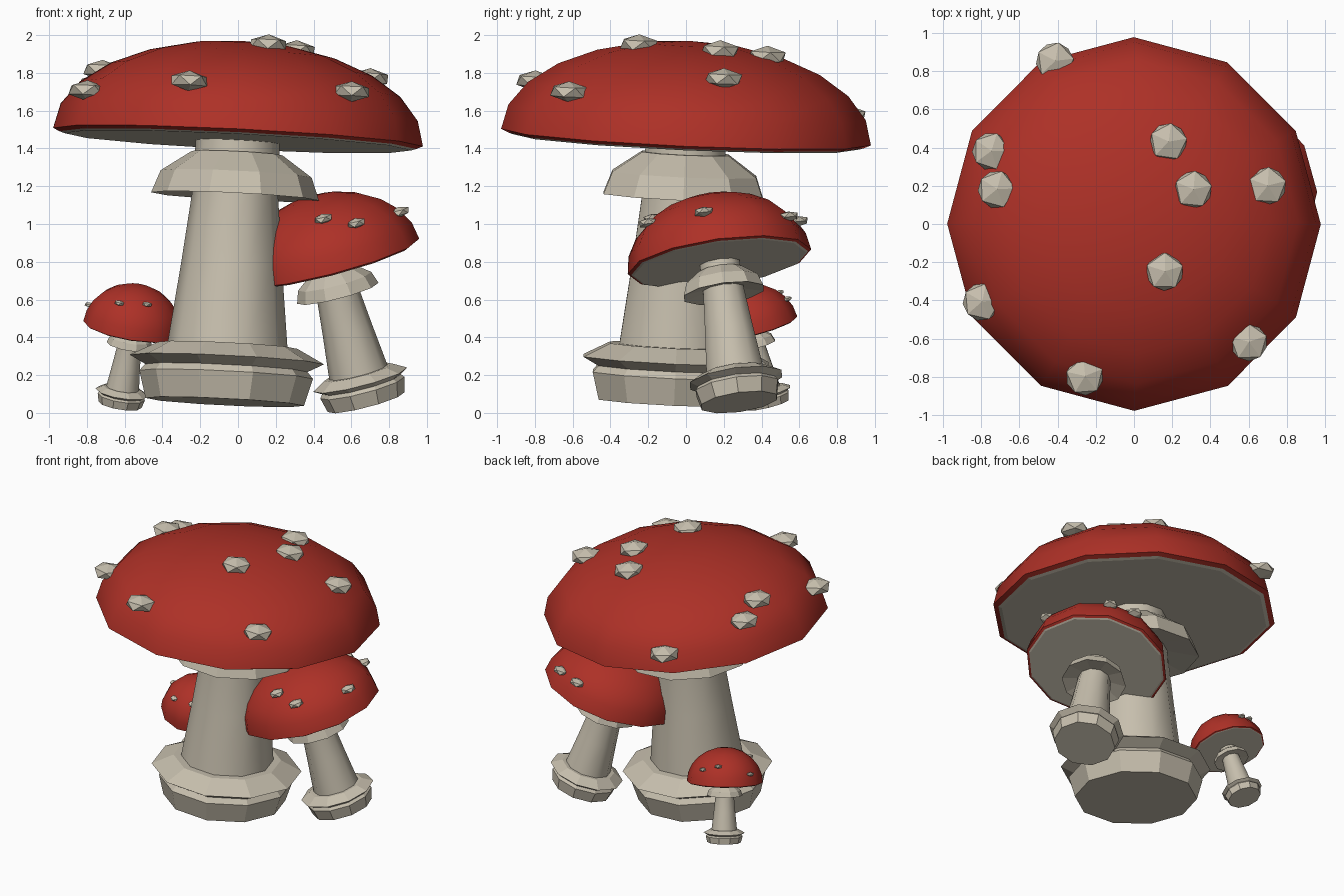
import bpy, bmesh, math
from mathutils import Vector, Matrix

if "Cube" in bpy.data.objects:
    bpy.data.objects.remove(bpy.data.objects["Cube"])


def material(name, rgb):
    m = bpy.data.materials.new(name)
    m.diffuse_color = (*rgb, 1)
    m.use_nodes = True
    m.node_tree.nodes["Principled BSDF"].inputs["Base Color"].default_value = m.diffuse_color
    return m


RED = material("cap_red", (0.42, 0.03, 0.02))
CREAM = material("stalk_cream", (0.57, 0.52, 0.42))


def finish(name, bm, mat, matrix, angle):
    bmesh.ops.recalc_face_normals(bm, faces=bm.faces)
    bm.transform(matrix)
    me = bpy.data.meshes.new(name)
    bm.to_mesh(me)
    bm.free()
    me.materials.append(mat)
    ob = bpy.data.objects.new(name, me)
    bpy.context.collection.objects.link(ob)
    if angle:
        bpy.ops.object.select_all(action='DESELECT')
        ob.select_set(True)
        bpy.context.view_layer.objects.active = ob
        bpy.ops.object.shade_smooth_by_angle(angle=math.radians(angle))
    return ob


def lathe(name, profile, n, mat, matrix, angle=0, closed=False):
    """Spin (radius, height) points round z; radius 0 becomes a pole."""
    bm = bmesh.new()
    rings = []
    for r, h in profile:
        if r == 0:
            rings.append([bm.verts.new((0, 0, h))] * n)
        else:
            rings.append([bm.verts.new((r * math.cos(2 * math.pi * i / n),
                                        r * math.sin(2 * math.pi * i / n), h)) for i in range(n)])
    pairs = list(zip(rings, rings[1:]))
    if closed:
        pairs.append((rings[-1], rings[0]))
    for a, b in pairs:
        for i in range(n):
            j = (i + 1) % n
            bm.faces.new(list(dict.fromkeys((a[i], a[j], b[j], b[i]))))
    return finish(name, bm, mat, matrix, angle)


# Shared profiles, heights measured from the foot of the largest mushroom
LENGTH = 1.405
BASE = [(0, 0), (0.42, 0), (0.46, 0.145), (0.43, 0.18), (0.515, 0.225), (0.37, 0.30), (0, 0.30)]
STEM = [(0.32, 0.28), (0.268, 0.72), (0.228, 1.1), (0.222, 1.40)]
SKIRT = [(0.21, 1.32), (0.24, 1.32), (0.40, 1.21), (0.445, 1.09), (0.21, 1.13)]


def mushroom(name, centre, slope, cap_r, cap_h, r_scale, length, spots, spot_r):
    """centre = middle of the cap rim, slope = lean of the axis in x and y."""
    axis = Vector((slope[0], slope[1], 1)).normalized()
    frame = Matrix.Translation(centre) @ Vector((0, 0, 1)).rotation_difference(axis).to_matrix().to_4x4()
    k = length / LENGTH

    def scaled(profile):
        return [(r * r_scale, h * k - length) for r, h in profile]

    # Stalk: foot, tapering stem, hanging skirt
    lathe(name + "_foot", scaled(BASE), 10, CREAM, frame)
    lathe(name + "_stem", scaled(STEM), 10, CREAM, frame, 40)
    lathe(name + "_skirt", scaled(SKIRT), 10, CREAM, frame, closed=True)

    # Cap dome with a thin red lip, and the pale underside
    dome = [(cap_r * math.cos(math.radians(t)), cap_h * math.sin(math.radians(t)))
            for t in range(0, 90, 15)] + [(0, cap_h)]
    lathe(name + "_cap", [(cap_r * 0.965, -0.016 * cap_r)] + dome, 12, RED, frame, 40)
    lathe(name + "_underside", [(cap_r * 0.965, -0.016 * cap_r), (cap_r * 0.94, -0.025 * cap_r),
                                (0, -0.025 * cap_r)], 12, CREAM, frame)

    # Spots: squashed low-poly pebbles sitting on the dome
    for i, (x, y) in enumerate(spots):
        h = cap_h * 0.6
        for _ in range(12):
            p = Vector((x - centre[0] - slope[0] * h, y - centre[1] - slope[1] * h))
            rho = min(p.length / cap_r, 0.965)
            h = 0.5 * h + 0.5 * cap_h * math.sqrt(1 - rho * rho)
        p = p.normalized() * rho * cap_r
        bm = bmesh.new()
        bmesh.ops.create_icosphere(bm, subdivisions=1, radius=spot_r)
        place = (Matrix.Translation((p.x, p.y, h)) @ Matrix.Rotation(i * 1.3, 4, 'Z')
                 @ Matrix.Diagonal((1, 1, 0.5, 1)))
        finish(f"{name}_spot_{i + 1}", bm, CREAM, frame @ place, 0)


mushroom("large", (0, 0, 1.46), (0.05, 0.045), 0.98, 0.51, 1.0, 1.405,
         [(-0.75, 0.38), (-0.72, 0.18), (-0.80, -0.41), (-0.43, 0.885), (0.18, 0.43),
          (0.31, 0.18), (0.70, 0.20), (0.16, -0.25), (0.60, -0.62), (-0.26, -0.80)], 0.11)
mushroom("medium", (0.485, 0.177, 0.80), (-0.26, -0.14), 0.49, 0.362, 0.5, 0.775,
         [(0.444, -0.18), (0.624, -0.2), (0.868, 0.10), (0.50, 0.60), (0.68, 0.55)], 0.055)
mushroom("small", (-0.56, 0.335, 0.447), (0.16, -0.25), 0.262, 0.238, 0.275, 0.42,
         [(-0.79, 0.36), (-0.625, 0.13), (-0.476, 0.13), (-0.62, 0.50), (-0.52, 0.54)], 0.028)
